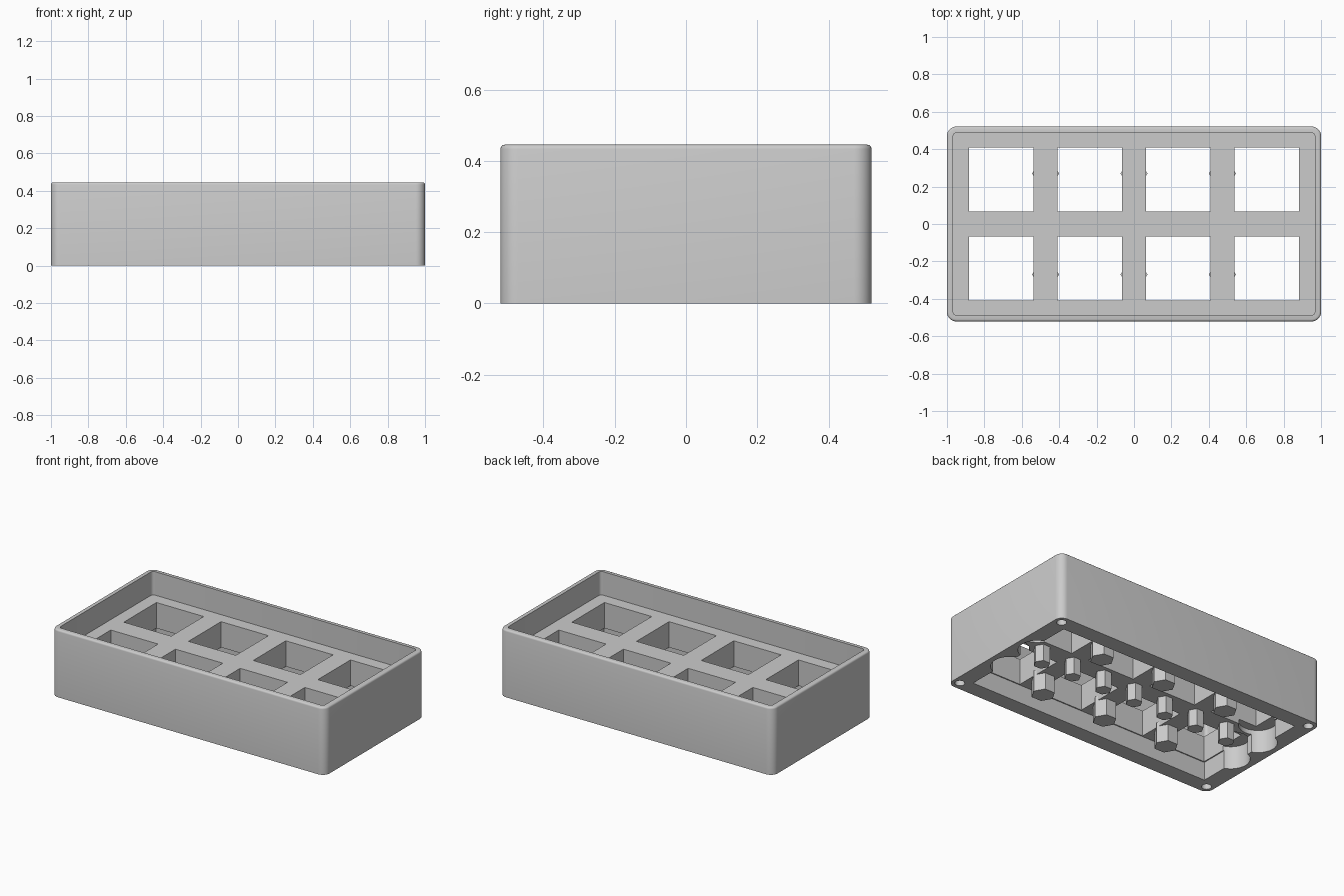
import bpy, bmesh, math

if "Cube" in bpy.data.objects:
    bpy.data.objects.remove(bpy.data.objects["Cube"], do_unlink=True)

grey = bpy.data.materials.new("plain grey")
grey.use_nodes = True
COLOUR = (0.6, 0.6, 0.6, 1)
grey.diffuse_color = COLOUR
grey.node_tree.nodes["Principled BSDF"].inputs["Base Color"].default_value = COLOUR

HEIGHT = 0.445      # full height
PLATE = 0.29        # top of the plate
UNDER = 0.12        # underside of the ribs
PITCH = 0.473       # key spacing


def prism(name, outline, z0, z1, top_bevel=0):
    """Upright solid from a counter-clockwise outline."""
    bm = bmesh.new()
    base = bm.faces.new([bm.verts.new((x, y, z0)) for x, y in outline])
    top = bmesh.ops.extrude_face_region(bm, geom=[base])["geom"]
    for v in top:
        if isinstance(v, bmesh.types.BMVert):
            v.co.z = z1
    bmesh.ops.recalc_face_normals(bm, faces=bm.faces)
    if top_bevel:
        rim = [e for e in bm.edges if all(v.co.z > z1 - 0.001 for v in e.verts)]
        bmesh.ops.bevel(bm, geom=rim, offset=top_bevel, segments=3,
                        profile=0.5, affect='EDGES')
    mesh = bpy.data.meshes.new(name)
    bm.to_mesh(mesh)
    bm.free()
    mesh.materials.append(grey)
    obj = bpy.data.objects.new(name, mesh)
    bpy.context.collection.objects.link(obj)
    return obj


def rounded(hx, hy, r, steps=8):
    pts = []
    for q, (sx, sy) in enumerate([(1, 1), (-1, 1), (-1, -1), (1, -1)]):
        for i in range(steps + 1):
            a = (q + i / steps) * math.pi / 2
            pts.append((sx * (hx - r) + r * math.cos(a), sy * (hy - r) + r * math.sin(a)))
    return pts


def rect(cx, cy, hx, hy):
    return [(cx - hx, cy - hy), (cx + hx, cy - hy), (cx + hx, cy + hy), (cx - hx, cy + hy)]


def circle(cx, cy, r, n):
    return [(cx + r * math.cos(2 * math.pi * i / n), cy + r * math.sin(2 * math.pi * i / n))
            for i in range(n)]


def cut(body, outline, z0, z1):
    cutter = prism("cutter", outline, z0, z1)
    cutter.hide_render = True
    mod = body.modifiers.new("cut", 'BOOLEAN')
    mod.operation = 'DIFFERENCE'
    mod.solver = 'EXACT'
    mod.object = cutter
    bpy.context.view_layer.objects.active = body
    bpy.ops.object.modifier_apply(modifier=mod.name)
    bpy.data.objects.remove(cutter, do_unlink=True)


# Outer case with a softened top rim
case = prism("case", rounded(1, 0.521, 0.05), 0, HEIGHT, 0.012)

# Recess above the plate, and the shallow cavity underneath
cut(case, rounded(0.967, 0.489, 0.02, 4), PLATE, HEIGHT + 0.1)
cut(case, rect(0, 0, 0.89, 0.415), -0.1, UNDER)

# Scalloped ends of the cavity
for sx in (-1, 1):
    for sy in (-1, 1):
        cut(case, circle(sx * 0.85, sy * 0.125, 0.115, 32), -0.1, 0.15)

# Key openings
columns = [(i - 1.5) * PITCH for i in range(4)]
for x in columns:
    for sy in (-1, 1):
        cut(case, rect(x, sy * 0.238, 0.173, 0.17), -0.1, PLATE + 0.1)

# Screw holes in the bottom corners
for sx in (-1, 1):
    for sy in (-1, 1):
        cut(case, circle(sx * 0.95, sy * 0.467, 0.03, 20), -0.1, 0.2)

bpy.ops.object.select_all(action='DESELECT')
case.select_set(True)
bpy.context.view_layer.objects.active = case
bpy.ops.object.shade_smooth_by_angle(angle=math.radians(32))

# Row of small pegs along the middle rail
for i in range(-3, 4):
    prism("middle_peg", circle(i * PITCH / 2, 0, 0.05, 6), 0.01, UNDER + 0.03)

# Larger posts under the ribs between openings
for i in (-1, 0, 1):
    for sy in (-1, 1):
        prism("rib_post", circle(i * PITCH, sy * 0.27, 0.072, 6), 0.01, UNDER + 0.03)
